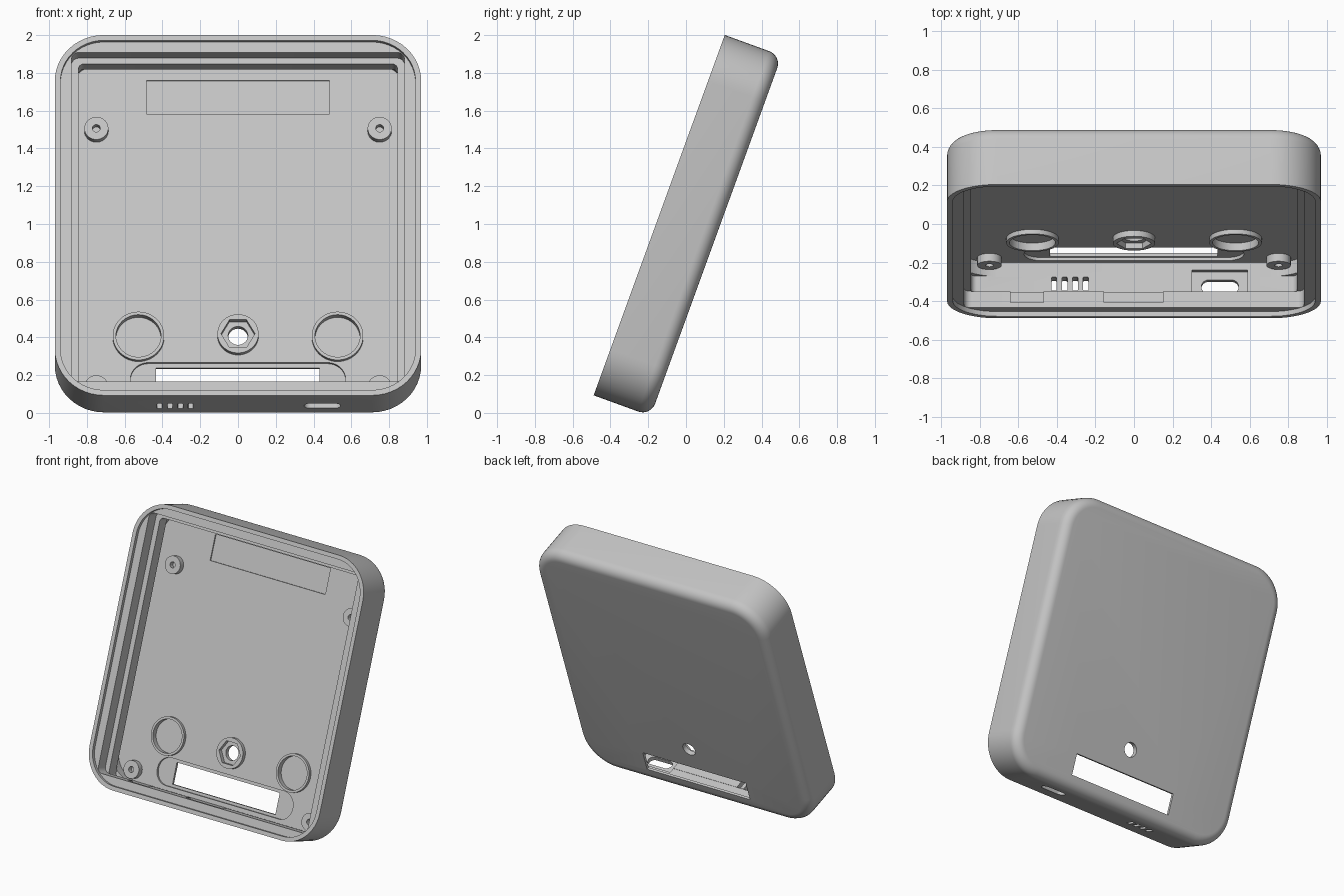
import bpy
import bmesh
from math import sin, cos, pi, radians

cube = bpy.data.objects.get("Cube")
if cube:
    bpy.data.objects.remove(cube, do_unlink=True)

# One plastic colour
grey = bpy.data.materials.new("grey_plastic")
grey.use_nodes = True
grey.diffuse_color = (0.55, 0.55, 0.55, 1)
grey.node_tree.nodes["Principled BSDF"].inputs["Base Color"].default_value = (0.55, 0.55, 0.55, 1)

# Local frame: x across, y is depth from the open front, z along the case
HALF_W, HEIGHT, DEPTH = 0.97, 2.03, 0.321
EDGE, CORNER = 0.07, 0.26
FLOOR, LEDGE, WALL = 0.285, 0.117, 0.06
PIN_Z = 0.44


def rounded(x0, x1, z0, z1, r, steps=12):
    """Outline of a rounded rectangle."""
    centres = [(x1 - r, z1 - r), (x0 + r, z1 - r), (x0 + r, z0 + r), (x1 - r, z0 + r)]
    pts = []
    for q, (cx, cz) in enumerate(centres):
        for i in range(steps + 1):
            a = (q + i / steps) * pi / 2
            pts.append((cx + r * cos(a), cz + r * sin(a)))
    return pts


def inset_outline(d, r=None):
    r = CORNER - d if r is None else r
    return rounded(d - HALF_W, HALF_W - d, d, HEIGHT - d, r)


def box(x0, x1, z0, z1):
    return [(x1, z1), (x0, z1), (x0, z0), (x1, z0)]


def circle(x, z, r, n=48):
    return [(x + r * cos(2 * pi * i / n), z + r * sin(2 * pi * i / n)) for i in range(n)]


def loft(name, rings):
    """Closed solid through (depth, outline) rings."""
    bm = bmesh.new()
    loops = [[bm.verts.new((x, y, z)) for x, z in pts] for y, pts in rings]
    for a, b in zip(loops, loops[1:]):
        for i in range(len(a)):
            j = (i + 1) % len(a)
            bm.faces.new((a[i], a[j], b[j], b[i]))
    bm.faces.new(loops[0])
    bm.faces.new(loops[-1])
    bmesh.ops.recalc_face_normals(bm, faces=bm.faces)
    mesh = bpy.data.meshes.new(name)
    bm.to_mesh(mesh)
    bm.free()
    mesh.materials.append(grey)
    ob = bpy.data.objects.new(name, mesh)
    bpy.context.collection.objects.link(ob)
    return ob


def prism(name, pts, y0, y1):
    return loft(name, [(y0, pts), (y1, pts)])


def activate(ob):
    bpy.ops.object.select_all(action='DESELECT')
    ob.select_set(True)
    bpy.context.view_layer.objects.active = ob


def cut(ob, pts, y0, y1):
    cutter = prism("cutter", pts, y0, y1)
    cutter.hide_render = True
    mod = ob.modifiers.new("cut", 'BOOLEAN')
    mod.operation, mod.solver, mod.object = 'DIFFERENCE', 'EXACT', cutter
    activate(ob)
    bpy.ops.object.modifier_apply(modifier=mod.name)
    bpy.data.objects.remove(cutter, do_unlink=True)


def cut_down(ob, pts, z0, z1):
    """Cut through the bottom wall; pts are (x, depth)."""
    cutter = prism("cutter", pts, z0, z1)
    for v in cutter.data.vertices:
        x, y, z = v.co
        v.co = (x, z, y)
    cutter.data.flip_normals()
    cutter.hide_render = True
    mod = ob.modifiers.new("cut", 'BOOLEAN')
    mod.operation, mod.solver, mod.object = 'DIFFERENCE', 'EXACT', cutter
    activate(ob)
    bpy.ops.object.modifier_apply(modifier=mod.name)
    bpy.data.objects.remove(cutter, do_unlink=True)


# Shell with rounded back edge
rings = [(0, inset_outline(0))]
for i in range(9):
    a = i / 8 * pi / 2
    rings.append((DEPTH - EDGE + EDGE * sin(a), inset_outline(EDGE * (1 - cos(a)))))
case = loft("case_shell", rings)

# Stepped interior: lip, cover seat, guide rails, main cavity
cut(case, inset_outline(0.03), -0.05, 0.026)
cut(case, inset_outline(0.088, 0.04), -0.05, LEDGE)
cut(case, rounded(-0.845, 0.845, WALL + 0.002, HEIGHT - 0.12, 0.03), LEDGE - 0.0005, 0.21)
cut(case, inset_outline(WALL), 0.205, FLOOR)

# Snap notches in the bottom seat
for x0, x1 in ((-0.64, -0.47), (-0.155, 0.15)):
    cut(case, box(x0, x1, 0.07, 0.1), 0.055, LEDGE + 0.002)

# Floor recesses, slot and pin hole
cut(case, box(-0.485, 0.485, 1.69, 1.877), FLOOR - 0.02, FLOOR + 0.01)
cut(case, rounded(-0.57, 0.57, 0.09, 0.288, 0.095), FLOOR - 0.02, FLOOR + 0.017)
cut(case, box(-0.435, 0.432, 0.11, 0.265), FLOOR - 0.02, 0.4)
cut(case, circle(0, PIN_Z, 0.052), FLOOR - 0.02, 0.4)

# Bottom wall: vents, socket recess and socket opening
for i in range(4):
    x = -0.415 + 0.055 * i
    cut_down(case, rounded(x - 0.014, x + 0.014, 0.13, 0.205, 0.006, 4), -0.1, 0.075)
cut_down(case, box(0.3, 0.59, 0.12, 0.245), 0.03, 0.075)
cut_down(case, rounded(0.35, 0.543, 0.126, 0.2, 0.036), -0.1, 0.075)

parts = [case]

# Screw bosses, foot rings and hex nut holder on the floor
for side, label in ((1, "left"), (-1, "right")):
    for z, row in ((1.593, "upper"), (0.137, "lower")):
        boss = prism(f"screw_boss_{row}_{label}", circle(side * 0.75, z, 0.0635), 0.242, FLOOR + 0.003)
        cut(boss, circle(side * 0.75, z, 0.021, 24), 0.2, FLOOR - 0.005)
        parts.append(boss)
    cut(case, circle(side * 0.527, PIN_Z - 0.01, 0.119), FLOOR - 0.02, FLOOR + 0.017)
    ring = prism(f"foot_ring_{label}", circle(side * 0.527, PIN_Z - 0.01, 0.136), 0.26, FLOOR + 0.003)
    cut(ring, circle(side * 0.527, PIN_Z - 0.01, 0.119), 0.2, 0.4)
    parts.append(ring)

holder = prism("nut_holder", circle(0, PIN_Z, 0.109), 0.253, FLOOR + 0.003)
cut(holder, circle(0, PIN_Z, 0.09, 6), 0.2, 0.4)
parts.append(holder)

# Lean everything back and shade
for ob in parts:
    activate(ob)
    bpy.ops.object.shade_smooth_by_angle(angle=radians(30))
    ob.rotation_euler = (radians(-20), 0, 0)
    ob.location = (0, -0.489, 0.093)
